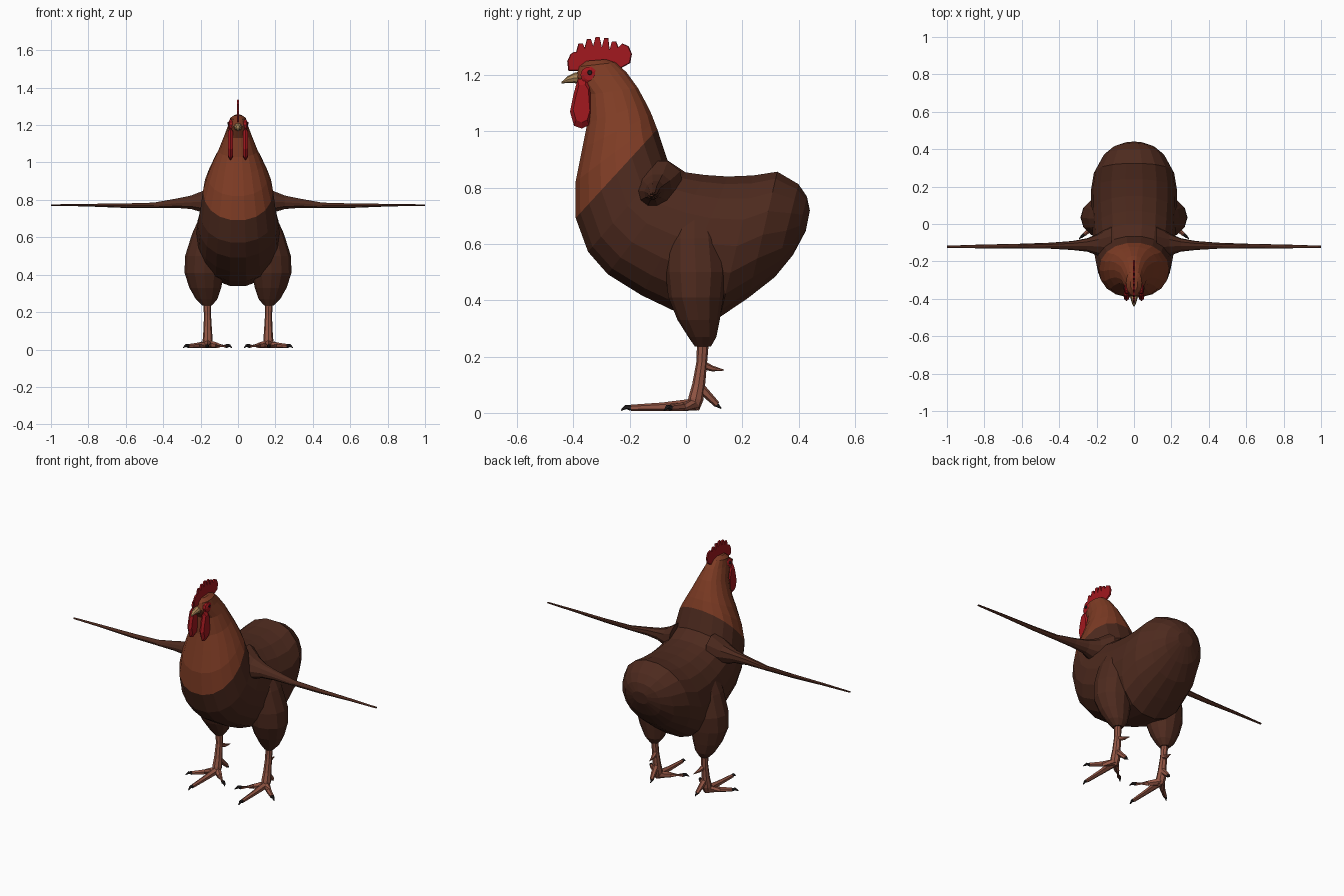
import bpy, bmesh, math
from mathutils import Vector as V


def material(name, rgb):
    m = bpy.data.materials.new(name)
    m.diffuse_color = (*rgb, 1)
    return m


PLUMAGE = material("dark_plumage", (0.075, 0.023, 0.013))
HACKLE = material("neck_plumage", (0.21, 0.045, 0.018))
RED = material("red_skin", (0.36, 0.009, 0.013))
SKIN = material("leg_skin", (0.30, 0.095, 0.06))
HORN = material("beak_horn", (0.40, 0.24, 0.10))
DARK = material("dark_claw", (0.02, 0.015, 0.015))


def finish(name, bm, mat, mirror=False):
    bmesh.ops.recalc_face_normals(bm, faces=bm.faces[:])
    me = bpy.data.meshes.new(name)
    bm.to_mesh(me)
    bm.free()
    me.materials.append(mat)
    ob = bpy.data.objects.new(name, me)
    bpy.context.collection.objects.link(ob)
    if mirror:
        md = ob.modifiers.new("mirror", 'MIRROR')
        md.use_mirror_merge = False
    return ob


def loft(bm, rings, n=16, cap_start=True, cap_end=True, power=1.0):
    """Skin over elliptical rings given as (centre, half axis u, half axis v)."""
    def bend(t):
        return math.copysign(abs(t) ** power, t)
    loops = []
    for c, u, v in rings:
        loop = []
        for i in range(n):
            a = 2 * math.pi * i / n
            loop.append(bm.verts.new(V(c) + V(u) * bend(math.cos(a)) + V(v) * bend(math.sin(a))))
        loops.append(loop)
    for a, b in zip(loops, loops[1:]):
        for i in range(n):
            j = (i + 1) % n
            bm.faces.new((a[i], a[j], b[j], b[i]))
    if cap_start:
        bm.faces.new(loops[0])
    if cap_end:
        bm.faces.new(loops[-1])


def tube(bm, pts, n=8):
    """Tapered tube through (x, y, z, radius) points."""
    rings = []
    for i, p in enumerate(pts):
        d = V(pts[min(i + 1, len(pts) - 1)][:3]) - V(pts[max(i - 1, 0)][:3])
        u = d.orthogonal().normalized() if abs(d.x) > abs(d.z) + abs(d.y) else d.cross(V((1, 0, 0))).normalized()
        w = d.normalized().cross(u)
        rings.append((p[:3], u * p[3], w * p[3]))
    loft(bm, rings, n)


def trunk(name, rows, mat, **caps):
    """Rows: back y, back z, front y, front z, half width."""
    bm = bmesh.new()
    rings = []
    for by, bz, fy, fz, w in rows:
        rings.append(((0, (by + fy) / 2, (bz + fz) / 2), (w, 0, 0), (0, (by - fy) / 2, (bz - fz) / 2)))
    loft(bm, rings, 18, power=0.93, **caps)
    return finish(name, bm, mat)


def plate(name, outline, x, half, mat, mirror=False, rim=0.8):
    """Thin side-on plate with a (y, z) outline and bevelled-in faces."""
    bm = bmesh.new()
    cy = sum(p[0] for p in outline) / len(outline)
    cz = sum(p[1] for p in outline) / len(outline)
    loops = []
    for dx, s in ((-half, rim), (0, 1), (half, rim)):
        loops.append([bm.verts.new((x + dx, cy + (y - cy) * s, cz + (z - cz) * s)) for y, z in outline])
    for a, b in zip(loops, loops[1:]):
        for i in range(len(a)):
            j = (i + 1) % len(a)
            bm.faces.new((a[i], a[j], b[j], b[i]))
    bm.faces.new(loops[0])
    bm.faces.new(loops[-1])
    return finish(name, bm, mat, mirror)


# head and neck
seam = (-0.10, 1.01, -0.394, 0.69, 0.187)
trunk("head_and_neck", [
    (-0.285, 1.256, -0.355, 1.25, 0.02),
    (-0.25, 1.245, -0.38, 1.23, 0.042),
    (-0.21, 1.21, -0.393, 1.19, 0.052),
    (-0.17, 1.155, -0.352, 1.13, 0.074),
    (-0.14, 1.10, -0.352, 1.03, 0.105),
    (-0.12, 1.06, -0.37, 0.94, 0.135),
    (-0.11, 1.035, -0.394, 0.82, 0.163),
    seam], HACKLE, cap_end=False)

# body and rump
trunk("body", [
    seam,
    (-0.064, 0.90, -0.35, 0.57, 0.203),
    (0.0, 0.857, -0.28, 0.49, 0.215),
    (0.07, 0.848, -0.16, 0.415, 0.222),
    (0.15, 0.843, -0.05, 0.362, 0.228),
    (0.24, 0.847, 0.12, 0.337, 0.23),
    (0.325, 0.86, 0.22, 0.405, 0.215),
    (0.40, 0.815, 0.315, 0.48, 0.168),
    (0.43, 0.77, 0.38, 0.56, 0.115),
    (0.44, 0.72, 0.425, 0.645, 0.05)], PLUMAGE, cap_start=False)

# thighs: z, x, y, half width, half depth
bm = bmesh.new()
loft(bm, [((x, y, z), (rx, 0, 0), (0, ry, 0)) for z, x, y, rx, ry in [
    (0.74, 0.14, 0.03, 0.05, 0.06), (0.62, 0.16, 0.03, 0.085, 0.10),
    (0.50, 0.175, 0.035, 0.108, 0.108), (0.41, 0.18, 0.035, 0.106, 0.098),
    (0.33, 0.175, 0.045, 0.085, 0.075), (0.27, 0.168, 0.058, 0.058, 0.05),
    (0.235, 0.165, 0.06, 0.026, 0.028)]], 12)
finish("thighs", bm, PLUMAGE, True)

# wings, stretched out sideways: x, y, z, half depth, half height
bm = bmesh.new()
loft(bm, [((x, y, z), (0, ry, 0), (0, 0.15 * rz, rz)) for x, y, z, ry, rz in [
    (0.12, -0.11, 0.80, 0.10, 0.10), (0.19, -0.11, 0.79, 0.06, 0.06),
    (0.25, -0.112, 0.787, 0.036, 0.038), (0.33, -0.115, 0.782, 0.024, 0.026),
    (0.45, -0.116, 0.771, 0.016, 0.015), (0.62, -0.118, 0.769, 0.012, 0.012),
    (0.82, -0.12, 0.772, 0.010, 0.007), (1.0, -0.122, 0.772, 0.006, 0.004)]], 10)
finish("wings", bm, PLUMAGE, True)

# shanks, toes and spurs
toes = [(0.165, -0.195, 0.0), (0.265, -0.055, 0.0), (0.06, -0.055, 0.0)]
bm = bmesh.new()
tube(bm, [(0.165, 0.06, 0.25, 0.021), (0.163, 0.056, 0.18, 0.019),
          (0.162, 0.045, 0.10, 0.023), (0.162, 0.035, 0.05, 0.027), (0.162, 0.025, 0.014, 0.022)])
for x, y, _ in toes:
    mx, my = (x + 0.162) / 2, (y + 0.03) / 2
    tube(bm, [(0.162, 0.035, 0.03, 0.022), (mx, my, 0.022, 0.015), (x, y, 0.018, 0.011)], 6)
tube(bm, [(0.16, 0.045, 0.095, 0.018), (0.155, 0.085, 0.055, 0.014), (0.15, 0.11, 0.03, 0.011)], 6)
tube(bm, [(0.16, 0.055, 0.172, 0.016), (0.152, 0.095, 0.157, 0.010), (0.145, 0.135, 0.152, 0.002)], 6)
finish("legs", bm, SKIN, True)

# claws
bm = bmesh.new()
for x, y, _ in toes:
    d = (V((x, y, 0)) - V((0.162, 0.03, 0))).normalized() * 0.036
    tube(bm, [(x, y, 0.018, 0.011), (x + d.x / 2, y + d.y / 2, 0.021, 0.008), (x + d.x, y + d.y, 0.009, 0.002)], 6)
tube(bm, [(0.15, 0.105, 0.032, 0.010), (0.147, 0.125, 0.016, 0.002)], 6)
finish("claws", bm, DARK, True)

# comb with rounded teeth
comb = [(-0.418, 1.215), (-0.422, 1.25), (-0.41, 1.275), (-0.398, 1.282)]
for y, z in [(-0.375, 1.315), (-0.345, 1.33), (-0.314, 1.338), (-0.283, 1.334), (-0.255, 1.322)]:
    comb += [(y - 0.016, z - 0.035), (y - 0.007, z - 0.002), (y + 0.007, z - 0.002)]
comb += [(-0.24, 1.298), (-0.225, 1.312), (-0.203, 1.302), (-0.192, 1.275), (-0.198, 1.243),
         (-0.235, 1.222), (-0.28, 1.235), (-0.33, 1.235), (-0.385, 1.215)]
plate("comb", comb, 0, 0.005, RED, rim=0.97)

# wattles
plate("wattles", [(-0.385, 1.185), (-0.40, 1.13), (-0.412, 1.07), (-0.398, 1.02), (-0.37, 1.01),
                  (-0.345, 1.022), (-0.333, 1.065), (-0.337, 1.12), (-0.34, 1.165), (-0.355, 1.19)],
      0.04, 0.014, RED, True, 0.75)

# bare face skin and eyes
bm = bmesh.new()
for y, z, r, d in [(-0.345, 1.20, 0.03, 0.045)]:
    loft(bm, [((0.02, y, z), (0, r, 0), (0, 0, r)), ((d, y, z), (0, r, 0), (0, 0, r)),
              ((d + 0.006, y, z), (0, r * 0.6, 0), (0, 0, r * 0.6))], 10)
finish("face_skin", bm, RED, True)
bm = bmesh.new()
loft(bm, [((0.045, -0.342, 1.209), (0, 0.011, 0), (0, 0, 0.011)),
          ((0.055, -0.342, 1.209), (0, 0.007, 0), (0, 0, 0.007))], 8)
finish("eyes", bm, DARK, True)

# beak
bm = bmesh.new()
loft(bm, [((0, y, z), (w, 0, 0), (0, 0, h)) for y, z, w, h in [
    (-0.36, 1.19, 0.026, 0.024), (-0.395, 1.19, 0.019, 0.019),
    (-0.42, 1.184, 0.012, 0.012), (-0.442, 1.173, 0.003, 0.003)]], 8)
finish("beak", bm, HORN)
